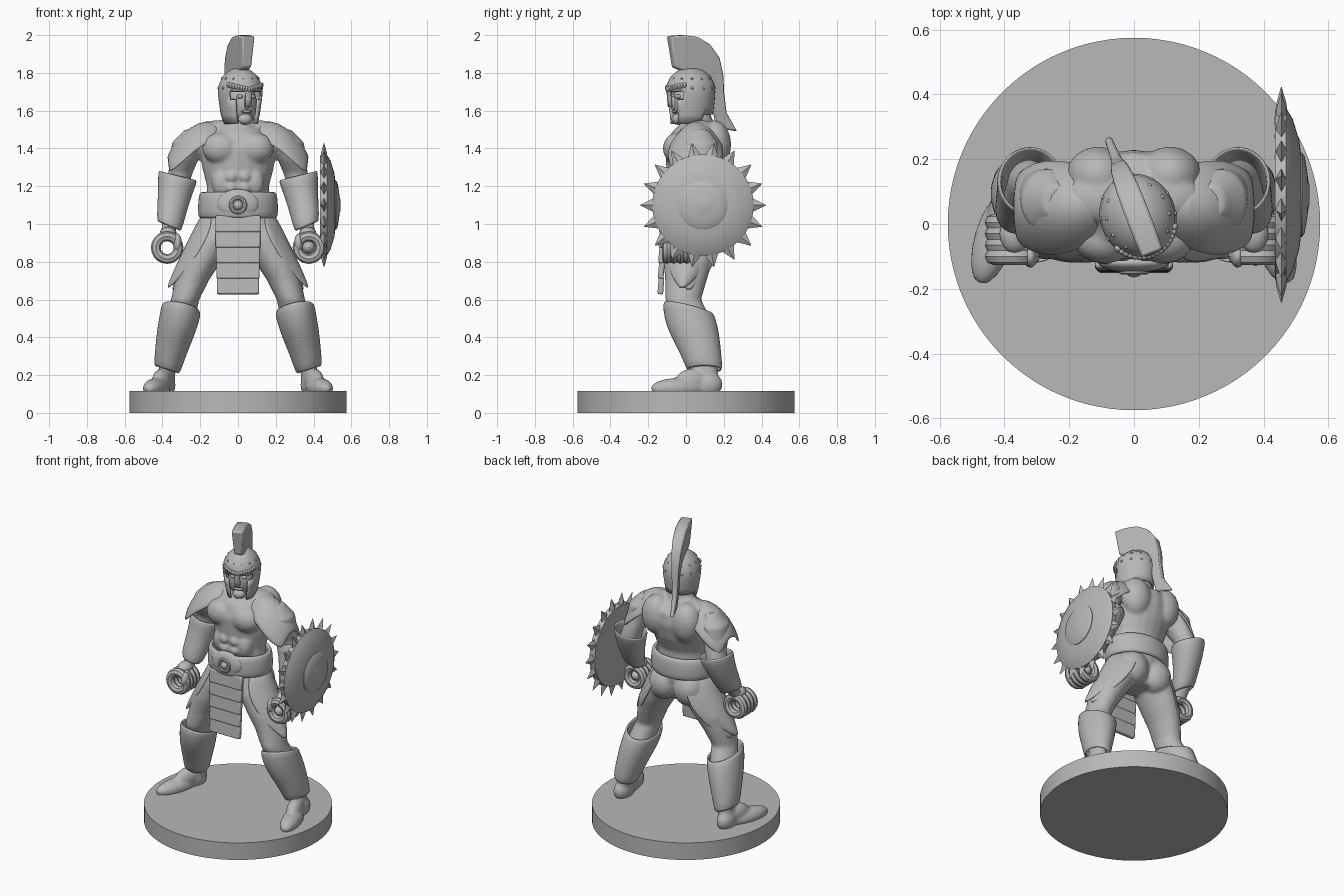
import bpy, bmesh, math
from mathutils import Matrix, Vector

cube = bpy.data.objects.get("Cube")
if cube:
    bpy.data.objects.remove(cube)

grey = bpy.data.materials.new("plain_grey")
grey.use_nodes = True
grey.diffuse_color = (0.48, 0.48, 0.48, 1)
grey.node_tree.nodes["Principled BSDF"].inputs["Base Color"].default_value = grey.diffuse_color
parts = []


def loft(bm, rings, n=20, cap=True, tilt=0.0):
    """Skin horizontal ellipses (x, y, z, rx, ry); tilt raises the +x side."""
    loops = []
    for x, y, z, rx, ry in rings:
        angles = [2 * math.pi * i / n for i in range(n)]
        loops.append([bm.verts.new((x + rx * math.cos(a), y + ry * math.sin(a),
                                    z + tilt * math.cos(a))) for a in angles])
    for low, high in zip(loops, loops[1:]):
        for i in range(n):
            j = (i + 1) % n
            bm.faces.new((low[i], low[j], high[j], high[i]))
    if cap:
        bm.faces.new(loops[0])
        bm.faces.new(loops[-1])


def ball(bm, centre, radii, turn=0.0, seg=16):
    matrix = (Matrix.Translation(centre) @ Matrix.Rotation(turn, 4, "Z")
              @ Matrix.Diagonal((*radii, 1)))
    bmesh.ops.create_uvsphere(bm, u_segments=seg, v_segments=seg // 2 + 2, radius=1, matrix=matrix)


def box(bm, centre, size, lean=0.0):
    matrix = (Matrix.Translation(centre) @ Matrix.Rotation(lean, 4, "X")
              @ Matrix.Diagonal((*size, 1)))
    bmesh.ops.create_cube(bm, size=1, matrix=matrix)


def curved_plate(bm, rows, drop_x, drop_z, n=8):
    """Skin rows (x, y, z, half width); the front and back edges drop away."""
    grid = []
    widest = max(row[3] for row in rows)
    for x, y, z, half in rows:
        line = []
        for i in range(n + 1):
            v = 2 * i / n - 1
            bend = v * v * half / widest
            line.append(bm.verts.new((x - drop_x * bend, y + half * v, z - drop_z * bend)))
        grid.append(line)
    for a, b in zip(grid, grid[1:]):
        for i in range(n):
            bm.faces.new((a[i], a[i + 1], b[i + 1], b[i]))


def ring(bm, centre, major, minor, n=20, m=8):
    """Torus whose hole runs along y."""
    def point(i, j):
        a, b = 2 * math.pi * i / n, 2 * math.pi * j / m
        r = major + minor * math.cos(b)
        return Vector(centre) + Vector((r * math.cos(a), minor * math.sin(b), r * math.sin(a)))
    v = [[bm.verts.new(point(i, j)) for j in range(m)] for i in range(n)]
    for i in range(n):
        for j in range(m):
            k, l = (i + 1) % n, (j + 1) % m
            bm.faces.new((v[i][j], v[k][j], v[k][l], v[i][l]))


def mirror(bm):
    copy = bmesh.ops.duplicate(bm, geom=bm.verts[:] + bm.edges[:] + bm.faces[:])["geom"]
    verts = [g for g in copy if isinstance(g, bmesh.types.BMVert)]
    bmesh.ops.scale(bm, vec=(-1, 1, 1), verts=verts)


def finish(name, bm, thick=0.0, bevel=0.0, sub=0):
    bmesh.ops.recalc_face_normals(bm, faces=bm.faces)
    mesh = bpy.data.meshes.new(name)
    bm.to_mesh(mesh)
    bm.free()
    mesh.materials.append(grey)
    obj = bpy.data.objects.new(name, mesh)
    bpy.context.collection.objects.link(obj)
    if thick:
        mod = obj.modifiers.new("thickness", "SOLIDIFY")
        mod.thickness, mod.offset = thick, 0
    if bevel:
        mod = obj.modifiers.new("soft_edges", "BEVEL")
        mod.width, mod.segments = bevel, 2
    if sub:
        obj.modifiers.new("rounding", "SUBSURF").levels = sub
        obj.modifiers["rounding"].render_levels = sub
    parts.append(obj)
    return obj


# Round base
bm = bmesh.new()
loft(bm, [(0, 0, 0, 0.575, 0.575), (0, 0, 0.115, 0.575, 0.575)], n=96)
finish("round_base", bm)

# Body: left limbs, mirrored, then the trunk, fused into one skin
bm = bmesh.new()
loft(bm, [(.24, .07, 1.5, .04, .05), (.265, .07, 1.43, .085, .1), (.285, .09, 1.34, .075, .085),
          (.305, .12, 1.27, .065, .07), (.325, .13, 1.2, .065, .07), (.35, .08, 1.08, .055, .06),
          (.365, .02, .98, .04, .045), (.37, -.03, .93, .04, .05)])
loft(bm, [(.09, .03, 1.04, .09, .12), (.13, .02, .92, .12, .14), (.2, .01, .8, .112, .13),
          (.245, 0, .7, .09, .11), (.28, -.015, .6, .075, .095), (.305, .03, .5, .08, .1),
          (.335, .06, .4, .075, .1), (.365, .09, .3, .05, .07), (.378, .11, .2, .045, .06),
          (.385, .1, .12, .05, .07)])
ball(bm, (.385, .11, .15), (.055, .085, .07))
ball(bm, (.43, -.04, .13), (.062, .155, .055), turn=0.3)
ball(bm, (.4, .04, .17), (.05, .1, .065), turn=0.3)
ball(bm, (.09, .1, .95), (.1, .09, .11))          # seat
ball(bm, (.09, -.045, 1.4), (.1, .078, .085))     # chest
ball(bm, (.11, .15, 1.42), (.1, .09, .13))        # upper back
ball(bm, (.1, .08, 1.5), (.11, .08, .05))         # neck slope
ball(bm, (.09, -.05, 1.22), (.05, .05, .08))      # flank
for z in (1.19, 1.25):
    ball(bm, (.036, -.085, z), (.036, .033, .032))  # stomach
mirror(bm)
loft(bm, [(0, .03, .86, .08, .09), (0, .03, 1, .17, .13), (0, .03, 1.1, .17, .13),
          (0, .035, 1.2, .165, .125), (0, .05, 1.3, .19, .155), (0, .06, 1.4, .205, .17),
          (0, .07, 1.48, .17, .15), (0, .06, 1.53, .085, .09), (.005, .04, 1.62, .065, .075)])
body = finish("body", bm)
mod = body.modifiers.new("fuse", "REMESH")
mod.mode, mod.voxel_size, mod.use_smooth_shade = "VOXEL", 0.011, True
mod = body.modifiers.new("relax", "SMOOTH")
mod.factor, mod.iterations = 0.5, 3

# Hands with curled fingers
bm = bmesh.new()
for y in (-.1, -.065, -.03, .005):
    ring(bm, (.375, y, .875), .06, .026)
ball(bm, (.37, -.03, .95), (.045, .06, .035))
ball(bm, (.32, -.1, .9), (.022, .035, .05))
mirror(bm)
ball(bm, (.375, -.05, .875), (.04, .08, .04))
finish("hands", bm)

# Forearm guards and shin guards
bm = bmesh.new()
loft(bm, [(.365, .03, .985, .058, .06), (.352, .07, 1.07, .068, .075),
          (.335, .115, 1.17, .08, .09), (.318, .135, 1.26, .1, .105)], cap=False, tilt=.025)
mirror(bm)
finish("forearm_guards", bm, thick=.016, sub=1)

bm = bmesh.new()
loft(bm, [(.377, .1, .225, .062, .088), (.36, .08, .31, .072, .1), (.332, .045, .42, .09, .125),
          (.31, .02, .5, .097, .13), (.3, .01, .56, .098, .127)], cap=False, tilt=.02)
for v in bm.verts:   # knee peak and rear notch
    if v.co.z > .53:
        v.co.z -= .25 * v.co.y
mirror(bm)
finish("shin_guards", bm, thick=.016, sub=1)

# Shoulder guards and hip plates
bm = bmesh.new()
curved_plate(bm, [(.1, .06, 1.525, .09), (.17, .055, 1.545, .13), (.25, .05, 1.51, .15),
                  (.32, .05, 1.44, .145), (.375, .05, 1.35, .1)], .015, .13)
mirror(bm)
finish("shoulder_guards", bm, thick=.018, sub=1)

bm = bmesh.new()
leaf = [(.195, .02, 1.04, .1), (.245, .02, .94, .14), (.295, .01, .84, .13),
        (.34, 0, .74, .085), (.372, -.02, .66, .012)]
curved_plate(bm, leaf, .09, 0)
curved_plate(bm, [(x - .025, y + .03, z - .01, half) for x, y, z, half in leaf], .09, 0)
mirror(bm)
finish("hip_plates", bm, thick=.014, sub=1)

# Belt, buckle and hanging front plates
bm = bmesh.new()
loft(bm, [(0, .025, 1.03, .195, .155), (0, .025, 1.06, .202, .162),
          (0, .025, 1.14, .198, .158), (0, .025, 1.17, .188, .148)], n=32, cap=False)
finish("belt", bm, thick=.025, sub=1)

bm = bmesh.new()
ball(bm, (0, -.12, 1.105), (.11, .03, .08), seg=24)
ring(bm, (0, -.145, 1.1), .038, .011)
ball(bm, (0, -.145, 1.1), (.025, .02, .025))
finish("buckle", bm)

bm = bmesh.new()
for i in range(5):
    box(bm, (0, -.125 - .002 * i, 1.0 - .082 * i), (.24 - .004 * i, .03, .088), lean=-.08)
finish("front_plates", bm, bevel=.008)

# Shield: dome, boss, teeth and grip, built facing up and turned to the side
hub = Vector((.435, .09, 1.1))
side_on = Matrix.Translation(hub) @ Matrix.Rotation(math.pi / 2, 4, "Y")
for name, profile in (
        ("shield", [(0, .01), (0, .262), (.035, .268), (.055, .235), (.075, .17), (.084, .1)]),
        ("shield_boss", [(.06, .13), (.084, .13), (.092, .118), (.1, .07), (.103, .045), (.107, .03)])):
    bm = bmesh.new()
    loft(bm, [(0, 0, h, r, r) for h, r in profile], n=54)
    finish(name, bm).matrix_world = side_on

bm = bmesh.new()
teeth = 18
for i in range(teeth):
    tooth = bmesh.new()
    loft(tooth, [(0, 0, .23, .022, .052), (0, 0, .285, .015, .025), (0, 0, .333, .001, .001)], n=4)
    turn = Matrix.Rotation(2 * math.pi * (i + .5) / teeth, 4, "X")
    tooth.transform(Matrix.Translation(hub + Vector((.02, 0, 0))) @ turn)
    piece = bpy.data.meshes.new("tooth")
    tooth.to_mesh(piece)
    bm.from_mesh(piece)
    tooth.free()
    bpy.data.meshes.remove(piece)
finish("shield_teeth", bm)


def on_head(obj):
    obj.location, obj.rotation_euler.z = (.012, .025, 0), math.radians(21)


# Face
bm = bmesh.new()
ball(bm, (0, 0, 1.64), (.085, .098, .12), seg=24)
ball(bm, (0, -.095, 1.64), (.014, .025, .035))
ball(bm, (0, -.075, 1.555), (.04, .03, .03))
ball(bm, (0, -.09, 1.595), (.03, .014, .008))
for side in (-1, 1):
    ball(bm, (side * .035, -.085, 1.675), (.018, .014, .011))
on_head(finish("face", bm))

# Helmet shell with eye and mouth openings
bm = bmesh.new()
loft(bm, [(0, -.008, 1.53, .08, .1), (0, 0, 1.58, .094, .112), (0, 0, 1.62, .1, .118),
          (0, 0, 1.66, .106, .122), (0, 0, 1.7, .11, .125), (0, 0, 1.74, .104, .12),
          (0, 0, 1.78, .083, .1), (0, 0, 1.81, .047, .06), (0, 0, 1.825, .004, .005)],
     n=40, cap=False)
gone = []
for f in bm.faces:
    c = f.calc_center_median()
    a = abs(math.degrees(math.atan2(c.x, -c.y)))
    eye = 1.66 < c.z < 1.7 and 9 < a < 48
    mouth = c.z < 1.66 and a < 30 and not (a < 9 and c.z > 1.62)
    if eye or mouth or (a > 105 and c.z < 1.58):
        gone.append(f)
bmesh.ops.delete(bm, geom=gone, context="FACES")
on_head(finish("helmet", bm, thick=.014))

# Brow ridge and rivets
bm = bmesh.new()
for i in range(-8, 9):
    a = math.radians(i * 7)
    ball(bm, (.112 * math.sin(a), -.127 * math.cos(a), 1.712 + .003 * abs(i)), (.012, .012, .014), seg=8)
for i in range(12):
    a = math.radians(30 * i + 15)
    for reach, z in ((.112, 1.72), (.094, 1.77)):
        ball(bm, (reach * math.sin(a), -1.13 * reach * math.cos(a), z), (.008, .008, .008), seg=8)
on_head(finish("brow_and_rivets", bm))

# Crest: outer edge (y, z), inner edge (y, z) and half thickness
bm = bmesh.new()
crest = [(-.125, 1.995, -.1, 1.83, .036), (-.05, 2, -.05, 1.81, .038), (.03, 1.99, .03, 1.8, .038),
         (.1, 1.95, .07, 1.78, .036), (.155, 1.88, .1, 1.74, .03), (.178, 1.79, .115, 1.69, .024),
         (.185, 1.69, .12, 1.63, .02), (.2, 1.59, .135, 1.56, .016), (.262, 1.49, .15, 1.51, .012)]
loops = [[bm.verts.new(p) for p in ((-.7 * w, yi, zi), (-w, yo, zo), (w, yo, zo), (.7 * w, yi, zi))]
         for yo, zo, yi, zi, w in crest]
for a, b in zip(loops, loops[1:]):
    for i in range(4):
        j = (i + 1) % 4
        bm.faces.new((a[i], a[j], b[j], b[i]))
bm.faces.new(loops[0])
bm.faces.new(loops[-1])
on_head(finish("crest", bm, bevel=.01))

# Smooth shading that keeps hard edges
bpy.ops.object.select_all(action="DESELECT")
for obj in parts:
    obj.select_set(True)
bpy.context.view_layer.objects.active = body
bpy.ops.object.shade_smooth_by_angle(angle=math.radians(38))
